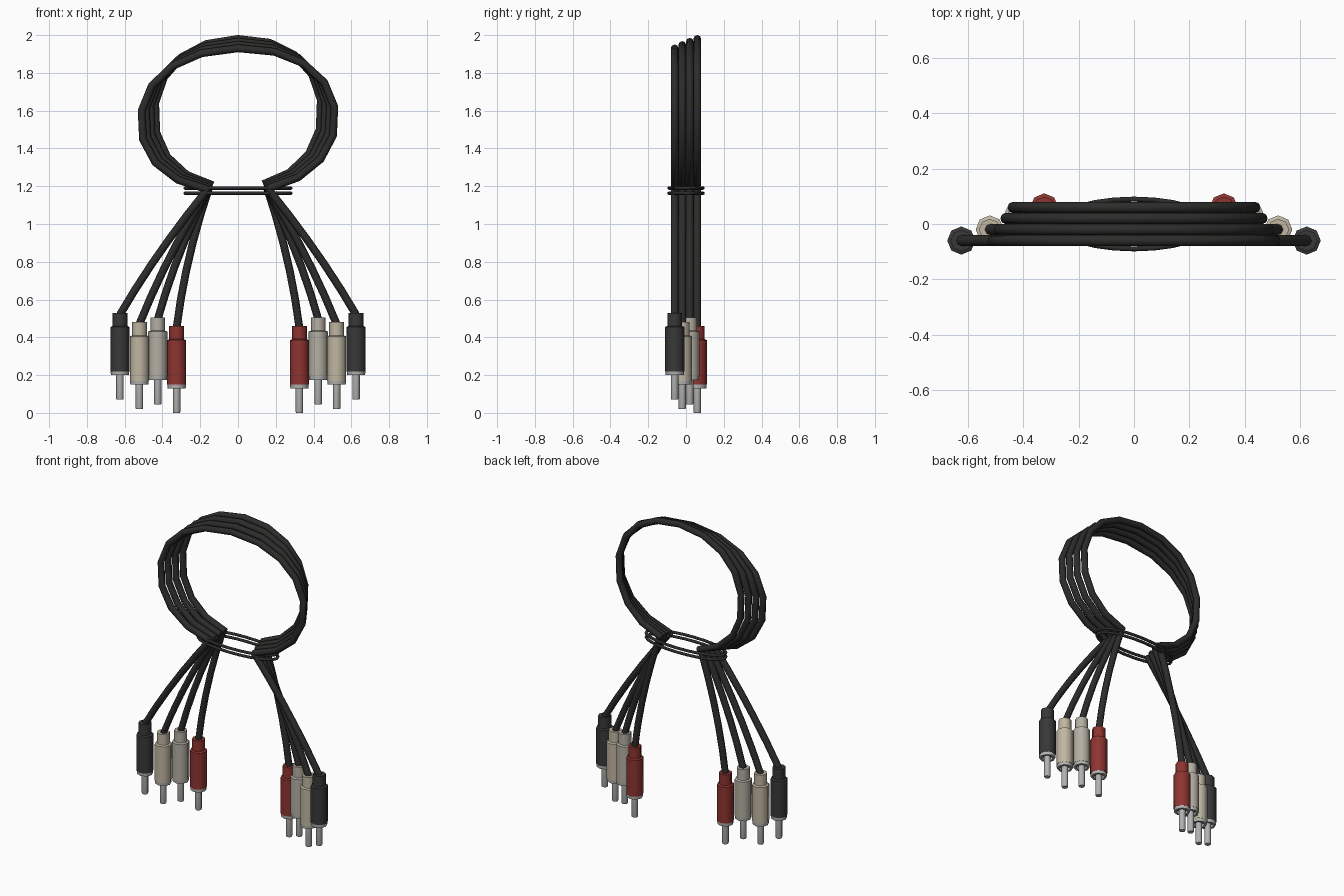
import bpy, bmesh, math

if "Cube" in bpy.data.objects:
    bpy.data.objects.remove(bpy.data.objects["Cube"])


def material(name, rgb):
    m = bpy.data.materials.new(name)
    m.diffuse_color = (*rgb, 1)
    m.use_nodes = True
    m.node_tree.nodes["Principled BSDF"].inputs["Base Color"].default_value = m.diffuse_color
    return m


RUBBER = material("black_rubber", (0.025, 0.025, 0.024))
METAL = material("metal", (0.45, 0.45, 0.44))
DARK = material("dark_grey", (0.04, 0.04, 0.04))
CREAM = material("cream", (0.53, 0.47, 0.36))
IVORY = material("ivory", (0.46, 0.43, 0.37))
RED = material("red", (0.27, 0.035, 0.03))


def tube(name, paths, radius, mat, closed=False):
    """Round tube swept along each list of points."""
    cu = bpy.data.curves.new(name, 'CURVE')
    cu.dimensions = '3D'
    cu.bevel_depth = radius
    cu.bevel_resolution = 2
    cu.use_fill_caps = True
    for pts in paths:
        s = cu.splines.new('POLY')
        s.points.add(len(pts) - 1)
        for p, co in zip(s.points, pts):
            p.co = (*co, 1)
        s.use_cyclic_u = closed
    ob = bpy.data.objects.new(name, cu)
    bpy.context.collection.objects.link(ob)
    cu.materials.append(mat)
    bpy.ops.object.select_all(action='DESELECT')
    ob.select_set(True)
    bpy.context.view_layer.objects.active = ob
    bpy.ops.object.convert(target='MESH')


def lathe(name, profile, loc, mat, sides=8):
    """Revolve (radius, z) points around the vertical axis; radius 0 closes the ends."""
    bm = bmesh.new()
    verts = [bm.verts.new((r, 0, z)) for r, z in profile]
    edges = [bm.edges.new(e) for e in zip(verts, verts[1:])]
    bmesh.ops.spin(bm, geom=verts + edges, cent=(0, 0, 0), axis=(0, 0, 1),
                   angle=2 * math.pi, steps=sides)
    bmesh.ops.remove_doubles(bm, verts=bm.verts, dist=1e-5)
    bmesh.ops.recalc_face_normals(bm, faces=bm.faces)
    me = bpy.data.meshes.new(name)
    bm.to_mesh(me)
    bm.free()
    ob = bpy.data.objects.new(name, me)
    bpy.context.collection.objects.link(ob)
    me.materials.append(mat)
    ob.location = loc
    bpy.ops.object.select_all(action='DESELECT')
    ob.select_set(True)
    bpy.context.view_layer.objects.active = ob
    bpy.ops.object.shade_smooth_by_angle(angle=math.radians(50))


def spow(v, e):
    return math.copysign(abs(v) ** e, v)


BODY = [(0, 0.15), (0.051, 0.15), (0.051, 0.385), (0.039, 0.39), (0.039, 0.46), (0, 0.46)]
COLLAR = [(0, 0.15), (0.034, 0.15), (0.034, 0.13), (0.048, 0.13), (0.05, 0.158), (0, 0.158)]
PIN = [(0, 0), (0.018, 0), (0.02, 0.006), (0.02, 0.155), (0, 0.155)]

# label, y, plug x, plug base z, loop half width, loop bottom, loop top, colour
CABLES = [
    ("black", -0.06, 0.625, 0.07, 0.515, 1.170, 1.930, DARK),
    ("cream", -0.02, 0.522, 0.02, 0.492, 1.178, 1.948, CREAM),
    ("ivory", 0.02, 0.425, 0.045, 0.468, 1.186, 1.965, IVORY),
    ("red", 0.06, 0.325, 0.0, 0.442, 1.194, 1.980, RED),
]

for label, y, px, base, w, lo, hi, mat in CABLES:
    # coiled part of the cable, open at the bottom
    mid, h, n, start = (lo + hi) / 2, (hi - lo) / 2, 16, math.radians(-74)
    loop = []
    for i in range(n + 1):
        a = start + (math.pi - 2 * start) * i / n
        x = w * spow(math.cos(a), 0.93)
        loop.append((x, y, mid + h * spow(math.sin(a), 0.93) + 0.02 * x))
    tube(label + "_cable_loop", [loop], 0.0205, RUBBER)

    # two legs spreading from the tie down to the plugs
    legs = []
    for side in (-1, 1):
        leg = []
        for i in range(6):
            t = i / 5
            x = px + (0.152 - px) * t + 0.08 * t * (1 - t)
            z = base + 0.45 + (1.195 - base - 0.45) * t
            leg.append((side * x, y, z))
        legs.append(leg)
    tube(label + "_cable_legs", legs, 0.0205, RUBBER)

    # plugs
    for side, word in ((-1, "left"), (1, "right")):
        loc = (side * px, y, base)
        lathe(f"{label}_plug_body_{word}", BODY, loc, mat)
        lathe(f"{label}_plug_collar_{word}", COLLAR, loc, METAL)
        lathe(f"{label}_plug_pin_{word}", PIN, loc, METAL)

# twin wire tie around the bundle
rings = [[(0.28 * math.cos(a), 0.09 * math.sin(a), z)
          for a in (2 * math.pi * i / 24 for i in range(24))] for z in (1.163, 1.19)]
tube("wire_tie", rings, 0.009, RUBBER, closed=True)
